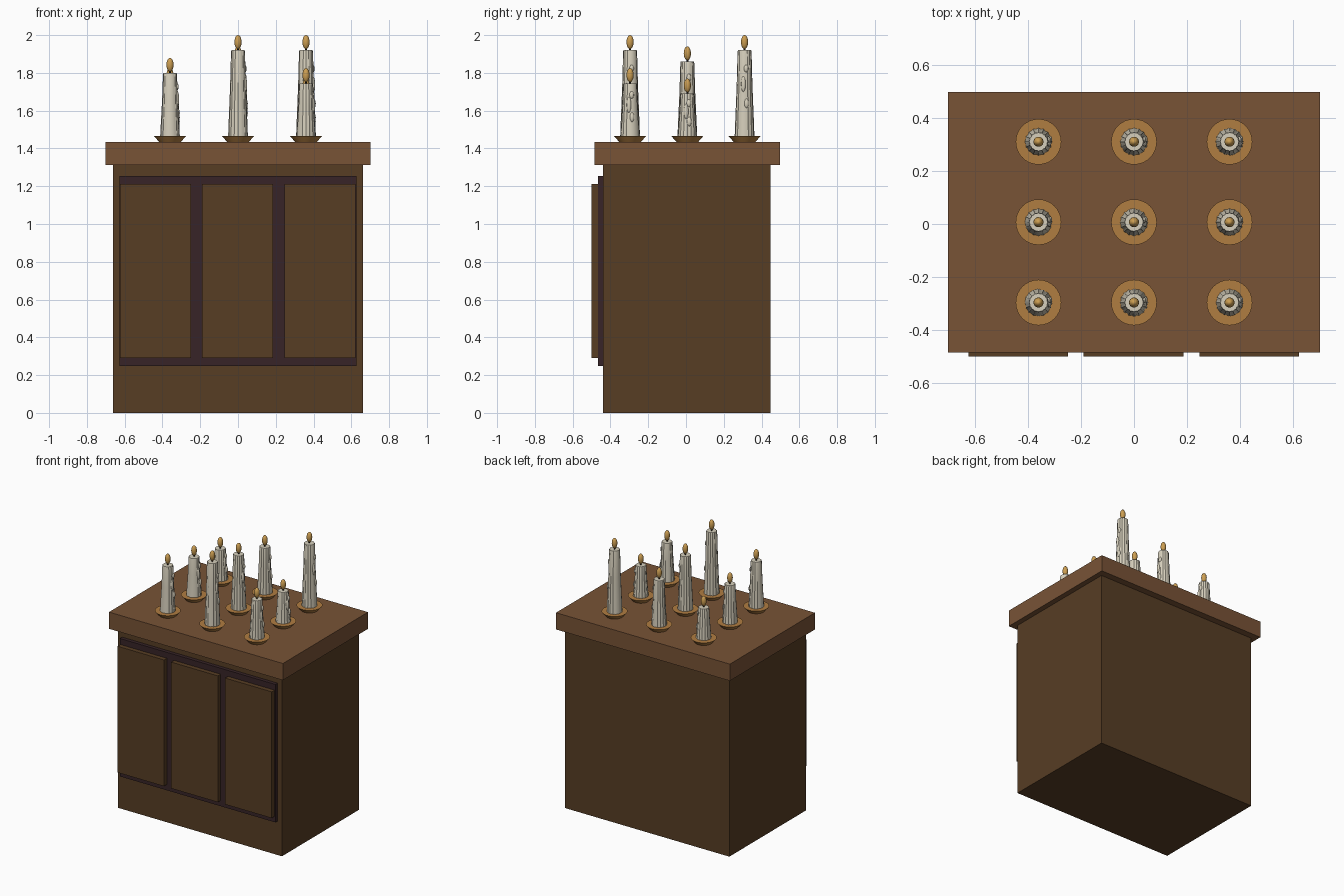
import bpy, bmesh, math, random
from mathutils import Matrix

random.seed(4)
if "Cube" in bpy.data.objects:
    bpy.data.objects.remove(bpy.data.objects["Cube"], do_unlink=True)


def material(name, rgb):
    linear = [(c / 255 / 12.92 if c < 11 else ((c / 255 + 0.055) / 1.055) ** 2.4) for c in rgb]
    m = bpy.data.materials.new(name)
    m.use_nodes = True
    m.diffuse_color = (*linear, 1)
    m.node_tree.nodes["Principled BSDF"].inputs["Base Color"].default_value = (*linear, 1)
    return m


TOP_WOOD = material("top wood", (120, 83, 54))
BODY_WOOD = material("body wood", (87, 61, 36))
FRAME_WOOD = material("dark frame wood", (55, 36, 39))
WAX = material("candle wax", (214, 207, 188))
BRASS = material("brass dish", (176, 125, 65))
FLAME = material("flame", (204, 158, 82))
WICK = material("wick", (40, 32, 26))


def finish(name, bm, mat, smooth=False):
    bmesh.ops.recalc_face_normals(bm, faces=bm.faces)
    mesh = bpy.data.meshes.new(name)
    bm.to_mesh(mesh)
    bm.free()
    mesh.materials.append(mat)
    ob = bpy.data.objects.new(name, mesh)
    bpy.context.collection.objects.link(ob)
    if smooth:
        bpy.ops.object.select_all(action='DESELECT')
        ob.select_set(True)
        bpy.context.view_layer.objects.active = ob
        bpy.ops.object.shade_smooth_by_angle(angle=math.radians(40))
    return ob


def box(name, xs, ys, zs, mat):
    bm = bmesh.new()
    bmesh.ops.create_cube(bm, size=1)
    for v in bm.verts:
        v.co = [r[0] if c < 0 else r[1] for c, r in zip(v.co, (xs, ys, zs))]
    return finish(name, bm, mat)


def lathe(name, profile, centre, mat, sides=24, ripple=0, smooth=True):
    """Closed solid from (radius, z) rings, optionally with uneven flutes."""
    bm = bmesh.new()
    flutes = [1 - ripple * (i % 2) * random.uniform(0.4, 1) for i in range(sides)]
    rings = []
    for r, z in profile:
        ring = []
        for i in range(sides):
            a = 2 * math.pi * i / sides
            ring.append(bm.verts.new((centre[0] + r * flutes[i] * math.cos(a),
                                      centre[1] + r * flutes[i] * math.sin(a), z)))
        rings.append(ring)
    for low, high in zip(rings, rings[1:]):
        for i in range(sides):
            j = (i + 1) % sides
            bm.faces.new((low[i], low[j], high[j], high[i]))
    bm.faces.new(rings[0])
    bm.faces.new(rings[-1])
    return finish(name, bm, mat, smooth)


def blob(name, centre, size, mat, tilt=0):
    bm = bmesh.new()
    bmesh.ops.create_uvsphere(bm, u_segments=16, v_segments=10, radius=1)
    bm.transform(Matrix.Translation(centre) @ Matrix.Rotation(tilt, 4, 'Y')
                 @ Matrix.Diagonal((*size, 1)))
    return finish(name, bm, mat, True)


# Cabinet body, worktop and front
box("cabinet_body", (-0.663, 0.663), (-0.44, 0.447), (0, 1.315), BODY_WOOD)
box("worktop", (-0.702, 0.702), (-0.485, 0.497), (1.313, 1.435), TOP_WOOD)
box("door_frame", (-0.628, 0.628), (-0.466, -0.43), (0.248, 1.255), FRAME_WOOD)
for side, x in (("right", -0.436), ("middle", -0.002), ("left", 0.434)):
    box(side + "_door_panel", (x - 0.188, x + 0.188), (-0.499, -0.46),
        (0.29, 1.212), BODY_WOOD)

# Candles: wax heights by row, from the front to the back
rows = ((-0.296, (1.80, 1.92, 1.745)),
        (0.007, (1.745, 1.86, 1.69)),
        (0.31, (1.69, 1.80, 1.92)))
base = 1.435
for y, tops in rows:
    for x, top in zip((-0.36, 0, 0.36), tops):
        c = (x, y)
        h = top - base
        lathe("candle_dish", [(0.058, base), (0.086, base + 0.032)], c, BRASS, 32)
        lathe("candle", [(0.053, base + 0.01), (0.049, base + 0.25 * h),
                         (0.042, base + 0.6 * h), (0.037, top - 0.008), (0.035, top)],
              c, WAX, 32, ripple=0.08)
        lathe("wick", [(0.005, top - 0.01), (0.005, top + 0.02)], c, WICK, 8)
        blob("flame", (x, y, top + 0.043), (0.019, 0.019, 0.037), FLAME)
        # Wax drips running down one side
        for f, dy, long in ((0.63, -0.006, 0.042), (0.42, 0.01, 0.025), (0.8, 0.008, 0.02)):
            r = 0.051 - 0.015 * f
            blob("wax_drip", (x + r - 0.003, y + dy, base + f * h),
                 (0.01, 0.012, long), WAX, -0.04)
